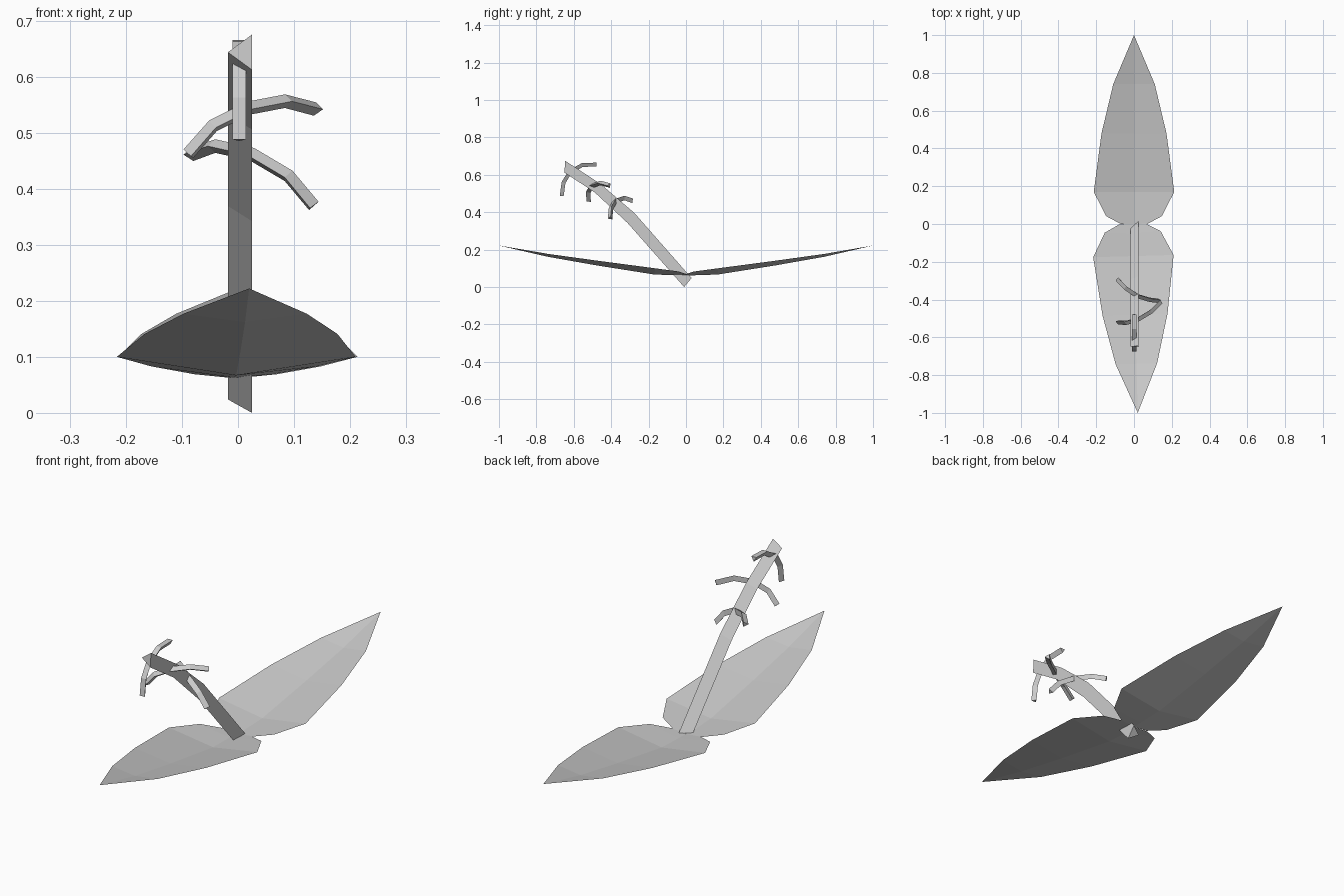
import bpy
from math import radians, cos, sin, pi
from mathutils import Vector

if "Cube" in bpy.data.objects:
    bpy.data.objects.remove(bpy.data.objects["Cube"])


def make_object(name, verts, faces):
    mesh = bpy.data.meshes.new(name)
    mesh.from_pydata(verts, [], faces)
    mesh.update()
    obj = bpy.data.objects.new(name, mesh)
    bpy.context.collection.objects.link(obj)
    return obj


def skin_rings(name, rings):
    """Closed tube through equal-sized rings, with capped ends."""
    n, last = len(rings[0]), len(rings) - 1
    verts = [p for ring in rings for p in ring]
    faces = [(i*n + j, i*n + (j+1) % n, (i+1)*n + (j+1) % n, (i+1)*n + j)
             for i in range(last) for j in range(n)]
    faces += [tuple(reversed(range(n))), tuple(last*n + j for j in range(n))]
    return make_object(name, verts, faces)


# Leaves: creased blade, stations are (y, half width, edge y, edge z, crease z)
stations = [(0.0, 0.07, 0.0, 0.069, 0.062), (0.05, 0.148, 0.042, 0.083, 0.063),
            (0.17, 0.213, 0.17, 0.10, 0.067), (0.48, 0.172, 0.48, 0.141, 0.116),
            (0.74, 0.11, 0.74, 0.177, 0.162)]


def leaf(name, angle, dx):
    verts, faces = [], []
    for y, w, ey, ez, cz in stations:
        verts += [(-w, ey, ez), (0, y, cz), (w, ey, ez)]
    for i in range(len(stations) - 1):
        for j in (0, 1):
            a = 3*i + j
            faces.append((a, a + 1, a + 4, a + 3))
    tip = len(verts)
    verts.append((0, 1.0, 0.222))
    faces += [(tip - 3, tip - 2, tip), (tip - 2, tip - 1, tip)]
    obj = make_object(name, verts, faces)
    obj.rotation_euler.z = radians(angle)
    obj.location.x = dx


leaf("back_leaf", 0, 0)
leaf("front_leaf", 181.6, -0.008)

# Stem: three-sided bar given by its lower and upper edges in y, z
edges = [((-0.01, 0.0), (0.03, 0.048)), ((-0.312, 0.342), (-0.276, 0.396)),
         ((-0.488, 0.506), (-0.458, 0.552)), ((-0.65, 0.612), (-0.646, 0.675))]
rings = []
for (y0, z0), (y1, z1) in edges:
    rings.append([Vector((0.025, y0, z0)), Vector((0.025, y1, z1)),
                  Vector((-0.018, (y0 + y1)/2, (z0 + z1)/2))])
skin_rings("stem", rings)


# Sprigs: thin three-sided arcs passing through the stem
def sprig(name, path, up, r=0.014):
    pts = [Vector(p) for p in path]
    rings = []
    for i, p in enumerate(pts):
        t = (pts[min(i + 1, len(pts) - 1)] - pts[max(i - 1, 0)]).normalized()
        side = t.cross(Vector(up)).normalized()
        nrm = side.cross(t)
        rings.append([p + r*(cos(a)*side + sin(a)*nrm)
                      for a in (pi*7/6, pi*11/6, pi/2)])
    skin_rings(name, rings)


sprig("top_sprig", [(0.002, -0.668, 0.487), (0.002, -0.658, 0.56), (0.002, -0.622, 0.618),
                    (0.002, -0.555, 0.656), (0.002, -0.478, 0.658)], (0, 0.6, -0.8))
sprig("middle_sprig", [(-0.087, -0.519, 0.461), (-0.043, -0.521, 0.511), (0.02, -0.503, 0.543),
                       (0.088, -0.462, 0.556), (0.142, -0.41, 0.542)], (0, 0.6, -0.8))
sprig("lower_sprig", [(0.133, -0.405, 0.368), (0.088, -0.40, 0.422), (0.022, -0.38, 0.461),
                      (-0.045, -0.335, 0.476), (-0.087, -0.29, 0.461)], (0, 0.6, -0.8))
